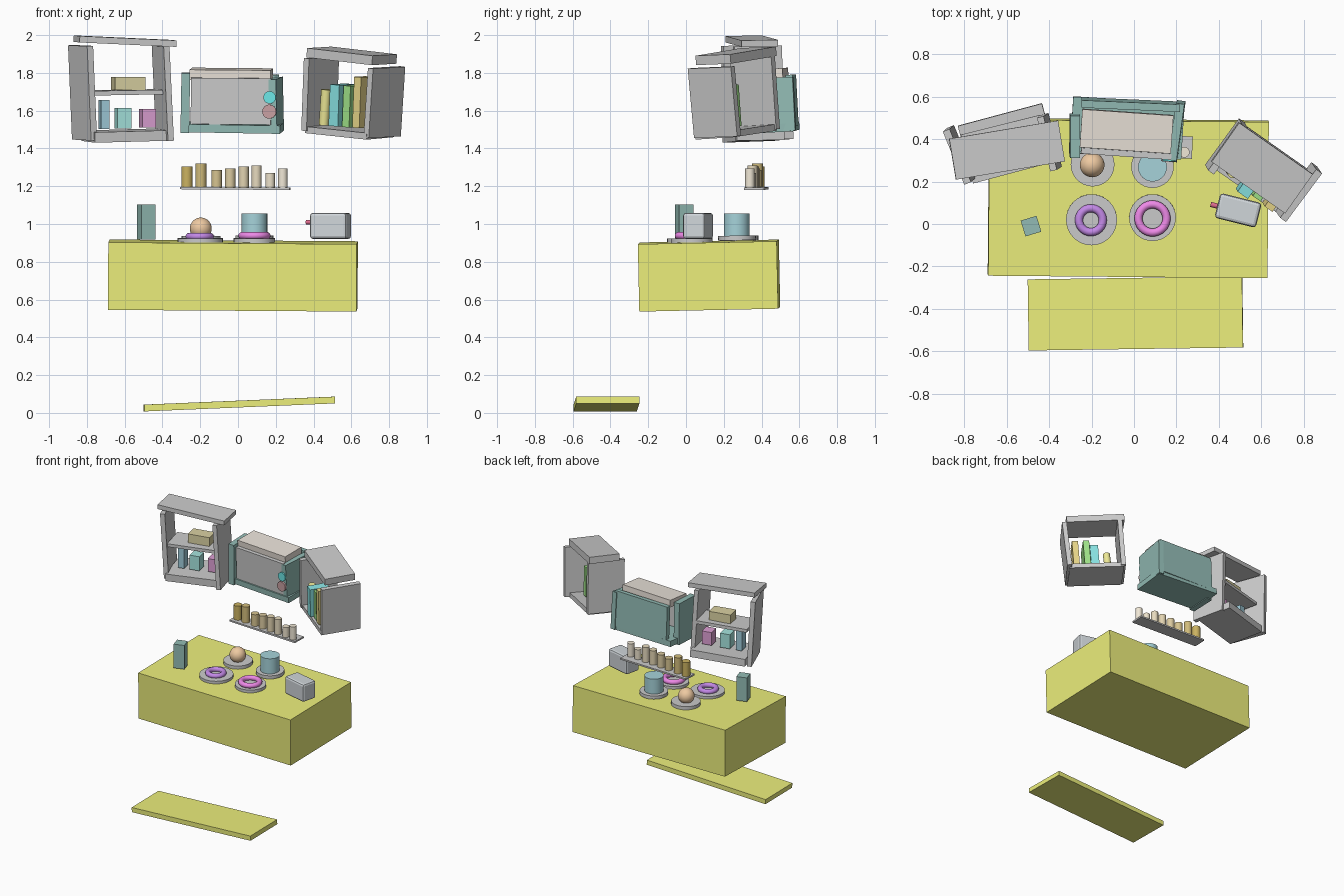
import bpy
from math import radians

mats = {}


def paint(o, col):
    if col is None:
        return
    if col not in mats:
        m = bpy.data.materials.new("paint_%d" % len(mats))
        m.diffuse_color = (*col, 1)
        mats[col] = m
    o.data.materials.append(mats[col])


def finish(name, rot, col, smooth=False):
    o = bpy.context.object
    o.name = name
    o.rotation_euler = [radians(a) for a in rot]
    paint(o, col)
    if smooth:
        bpy.ops.object.shade_smooth_by_angle(angle=radians(40))
    return o


def box(name, loc, size, rot=(0, 0, 0), col=None, bevel=0):
    bpy.ops.mesh.primitive_cube_add(size=1, location=loc)
    o = finish(name, rot, col)
    for v in o.data.vertices:
        v.co = [c * s for c, s in zip(v.co, size)]
    if bevel:
        b = o.modifiers.new("bevel", 'BEVEL')
        b.width, b.segments = bevel, 2
    return o


def cyl(name, loc, r, h, rot=(0, 0, 0), col=None, n=32):
    bpy.ops.mesh.primitive_cylinder_add(vertices=n, radius=r, depth=h, location=loc)
    return finish(name, rot, col, True)


def ring(name, loc, major, minor, col):
    bpy.ops.mesh.primitive_torus_add(major_radius=major, minor_radius=minor, location=loc,
                                     major_segments=40, minor_segments=14)
    return finish(name, (0, 0, 0), col, True)


YELLOW = (.84, .86, .2)
GREEN = (.29, .5, .46)
CYAN = (.15, .8, .8)

# counter block and plinth board
box("counter", (-.027, .122, .727), (1.315, .735, .357), (1.2, .4, -.5), YELLOW)
box("plinth", (.007, -.421, .047), (1.01, .335, .036), (0, -2.4, .8), YELLOW)

# burners and what stands on them
burners = [(-.2, .02, .12, .912), (.087, .03, .11, .912), (-.195, .28, .103, .924), (.087, .27, .1, .926)]
for i, (x, y, r, z) in enumerate(burners):
    cyl("burner_%d" % i, (x, y, z), r, .025, (1, 0, 0))
ring("purple_ring", (-.203, .018, .934), .056, .019, (.55, .25, .8))
ring("magenta_ring", (.087, .026, .938), .066, .019, (.85, .25, .8))
bpy.ops.mesh.primitive_uv_sphere_add(segments=32, ring_count=16, radius=.058, location=(-.197, .278, .976))
finish("round_pot", (0, 0, 0), (.86, .59, .36), True)
cyl("tall_pot", (.087, .268, .993), .068, .124, col=(.38, .65, .7))

# counter objects
box("canister", (-.485, -.01, 1.01), (.078, .078, .185), (0, 0, 17), GREEN)
box("toaster", (.49, .064, .99), (.2, .12, .138), (0, 0, -14), (.63, .67, .7), .015)
cyl("toaster_knob", (.378, .088, 1.01), .012, .035, (0, 90, -14), (.75, .15, .28), 16)

# spice shelf with jars
box("spice_shelf", (-.015, .372, 1.188), (.58, .105, .012), (0, .4, -2.5))
tops = [1.305, 1.32, 1.285, 1.295, 1.305, 1.31, 1.27, 1.295]
xs = [-.27, -.197, -.113, -.042, .03, .098, .17, .237]
for i, (x, top) in enumerate(zip(xs, tops)):
    t = i / 7
    col = (.6 + .28 * t, .45 + .36 * t, .12 + .56 * t)
    cyl("jar_%d" % i, (x, .385 - .047 * t, (1.193 + top) / 2), .03 - .005 * t, top - 1.193, col=col, n=20)

# oven between the cabinets
box("oven_back", (-.015, .562, 1.655), (.465, .035, .27), (3, 0, -2.5), GREEN)
box("oven_bottom", (-.032, .452, 1.51), (.525, .265, .043), (3, 1, -3.5), GREEN)
box("oven_left", (-.279, .415, 1.642), (.046, .2, .315), (2, 1, 0), GREEN)
box("oven_right", (.202, .44, 1.63), (.04, .27, .285), (3, -.8, -8), GREEN)
box("oven_top", (-.035, .437, 1.793), (.43, .18, .055), (3.5, .5, -4), (.83, .77, .7))
box("oven_door", (-.037, .335, 1.65), (.425, .028, .245), (2, .5, -4))
cyl("oven_knob_upper", (.168, .31, 1.67), .033, .03, (90, 0, -4), CYAN, 24)
cyl("oven_knob_lower", (.166, .308, 1.595), .037, .03, (90, 0, -4), (.58, .35, .36), 24)

# left cabinet, open front and back
box("left_cabinet_top", (-.598, .348, 1.968), (.52, .195, .034), (1, 2.6, 9.5))
box("left_cabinet_side_a", (-.823, .325, 1.695), (.034, .27, .5), (1, -3, 22))
box("left_cabinet_side_b", (-.398, .385, 1.692), (.032, .26, .5), (1, -3, 14))
box("left_cabinet_bottom", (-.595, .38, 1.468), (.41, .28, .055), (2, -1.5, 15))
box("left_cabinet_shelf", (-.605, .37, 1.697), (.385, .2, .024), (1, -1, 14))
for name, x, y, z, size, col in [
        ("shelf_box", -.58, .38, 1.744, (.165, .1, .068), (.7, .64, .36)),
        ("blue_box", -.71, .34, 1.58, (.045, .075, .155), (.35, .6, .7)),
        ("teal_box", -.61, .365, 1.56, (.075, .08, .11), (.38, .78, .73)),
        ("purple_box", -.478, .4, 1.56, (.075, .08, .1), (.72, .35, .65))]:
    box(name, (x, y, z), size, (0, 0, 12), col)

# right cabinet, open front and back
box("right_cabinet_top", (.602, .265, 1.89), (.425, .225, .05), (2, 5.5, -35))
box("right_cabinet_side_a", (.435, .365, 1.69), (.034, .27, .385), (2, 4, -36))
box("right_cabinet_side_b", (.775, .15, 1.645), (.034, .285, .37), (2, 6, -36.5))
box("right_cabinet_bottom", (.59, .265, 1.488), (.4, .25, .035), (3, 5, -35))
cyl("yellow_tin", (.46, .25, 1.618), .026, .19, (2, 6, -35), (.84, .8, .3), 24)
for name, x, y, z, size, col in [
        ("cyan_book", .548, .2, 1.63, (.06, .14, .22), (.25, .77, .77)),
        ("green_book", .625, .2, 1.625, (.045, .18, .22), (.35, .77, .25)),
        ("gold_book", .657, .12, 1.645, (.045, .1, .27), (.8, .67, .25))]:
    box(name, (x, y, z), size, (2, 4, -35), col)
